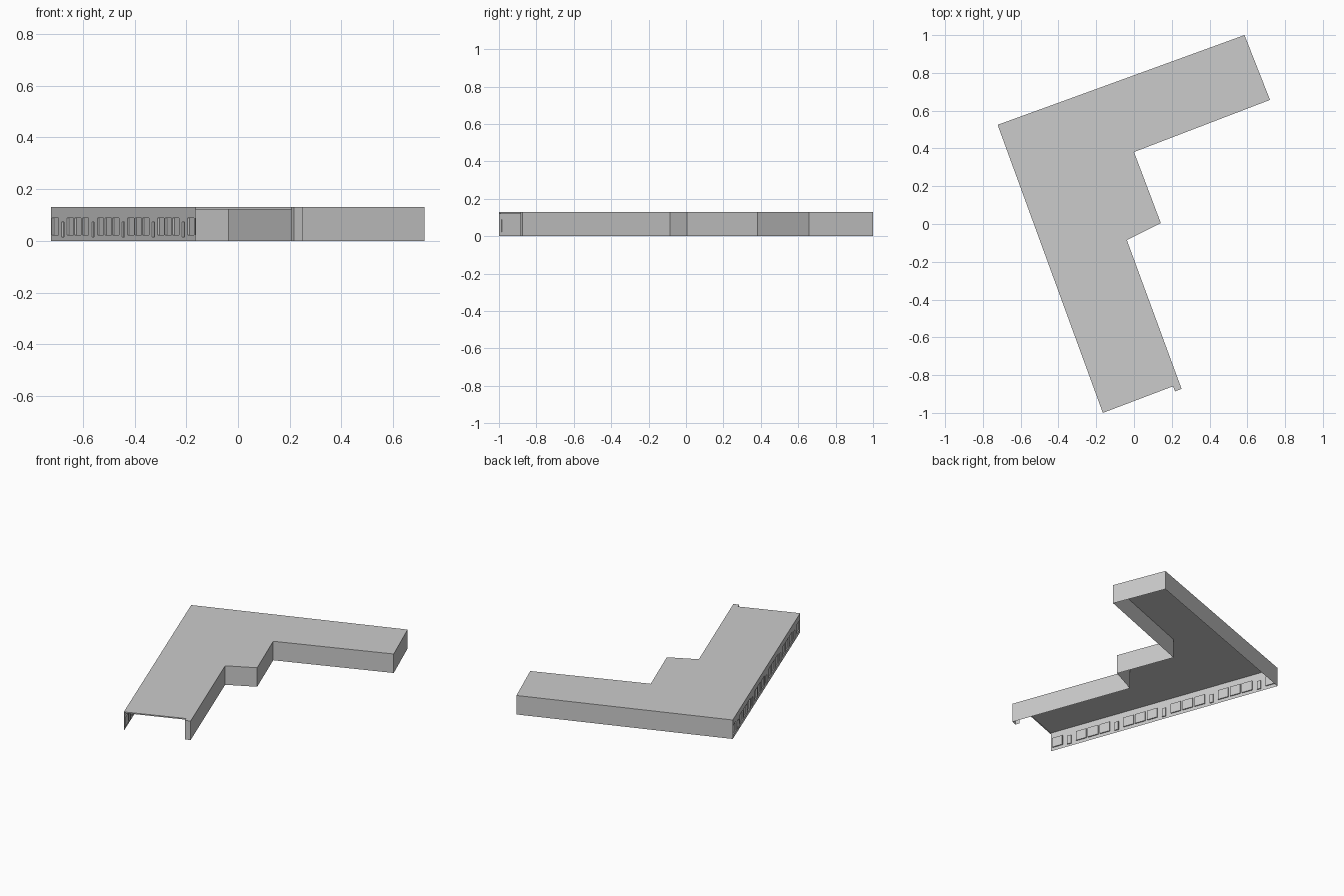
import bpy
from mathutils import Vector

if "Cube" in bpy.data.objects:
    bpy.data.objects.remove(bpy.data.objects["Cube"])

H = 0.13          # building height
LIP = 0.008       # fascia over the open end
DEPTH = 0.007     # window recess

# Footprint, clockwise from the far left corner
A, B, C, D, E = (-0.722, 0.525), (0.585, 1.0), (0.72, 0.657), (0.0, 0.381), (0.142, 0.005)
F, G, Hc, I, J = (-0.038, -0.085), (0.252, -0.873), (0.217, -0.886), (0.207, -0.859), (-0.165, -1.0)
outline = [A, B, C, D, E, F, G, Hc, I, J]


def make(name, polys):
    """Mesh object from a list of polygons given as corner points."""
    verts, faces, index = [], [], {}
    for poly in polys:
        face = []
        for p in poly:
            key = tuple(round(c, 5) for c in p)
            if key not in index:
                index[key] = len(verts)
                verts.append(key)
            face.append(index[key])
        faces.append(face)
    me = bpy.data.meshes.new(name)
    me.from_pydata(verts, [], faces)
    ob = bpy.data.objects.new(name, me)
    bpy.context.collection.objects.link(ob)
    return ob


def wall(p, q, z0=0.0, z1=H):
    """Upright sheet, facing outward for a clockwise outline."""
    return [(*q, z0), (*p, z0), (*p, z1), (*q, z1)]


# Flat roof
make("roof", [[(*p, H) for p in reversed(outline)]])

# Plain outer walls, from the far left corner round to the end pillar
make("outer_walls", [wall(p, q) for p, q in zip(outline[:8], outline[1:9])])

# Shallow fascia above the open end
make("end_fascia", [wall(I, J, H - LIP, H)])

# Long wall with recessed windows; every fourth opening is a narrow slot
a, j = Vector((*A, 0)), Vector((*J, 0))
length = (j - a).length
along = (j - a) / length
inward = Vector((-along.y, along.x, 0))


def pt(s, z, d=0.0):
    return a + along * s + inward * d + Vector((0, 0, z))


def rect(s0, s1, z0, z1, d=0.0):
    return [pt(s0, z0, d), pt(s1, z0, d), pt(s1, z1, d), pt(s0, z1, d)]


polys, last = [], 0.0
for k in range(19):
    centre = length * (4.1 + 7.5 * k) / 143.5
    half, z0, z1 = (0.013, 0.015, 0.073) if k % 4 == 1 else (0.036, 0.023, 0.088)
    s0, s1 = centre - half, centre + half
    polys += [rect(last, s0, 0, H), rect(s0, s1, 0, z0), rect(s0, s1, z1, H)]
    front, back = rect(s0, s1, z0, z1), rect(s0, s1, z0, z1, DEPTH)
    polys.append(back)
    for i in range(4):
        n = (i + 1) % 4
        polys.append([front[i], front[n], back[n], back[i]])
    last = s1
polys.append(rect(last, length, 0, H))
window_wall = make("window_wall", polys)
